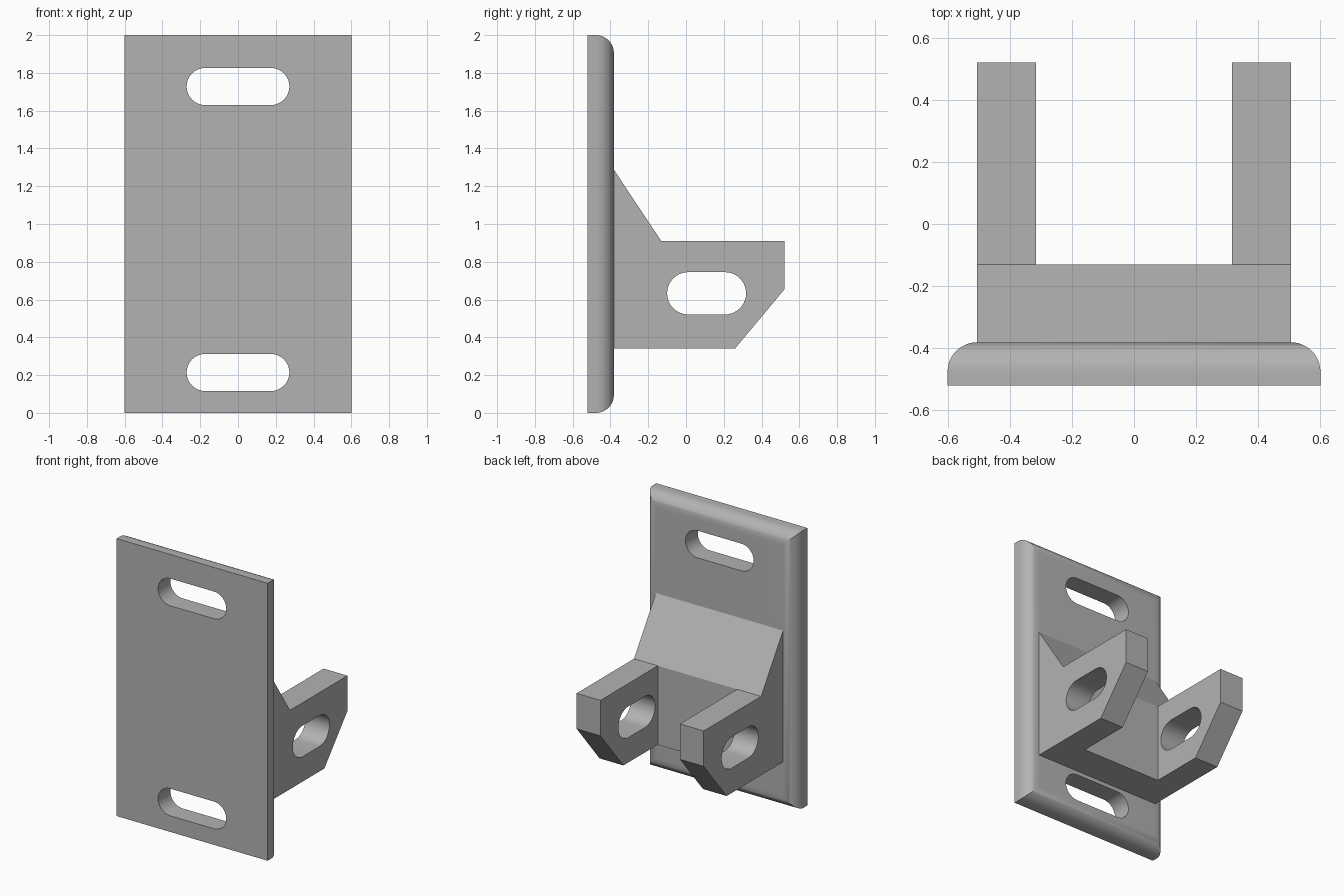
import bpy, bmesh, math
from mathutils import Vector

if "Cube" in bpy.data.objects:
    bpy.data.objects.remove(bpy.data.objects["Cube"])

grey = bpy.data.materials.new("plain_grey")
grey.diffuse_color = (0.45, 0.45, 0.45, 1)
grey.use_nodes = True
grey.node_tree.nodes["Principled BSDF"].inputs["Base Color"].default_value = grey.diffuse_color


def make_object(name, bm):
    bmesh.ops.recalc_face_normals(bm, faces=bm.faces)
    mesh = bpy.data.meshes.new(name)
    bm.to_mesh(mesh)
    bm.free()
    mesh.materials.append(grey)
    obj = bpy.data.objects.new(name, mesh)
    bpy.context.collection.objects.link(obj)
    return obj


def prism(name, points, direction):
    """Extrude a closed outline of 3D points along a direction."""
    bm = bmesh.new()
    face = bm.faces.new([bm.verts.new(p) for p in points])
    ext = bmesh.ops.extrude_face_region(bm, geom=[face])["geom"]
    moved = [g for g in ext if isinstance(g, bmesh.types.BMVert)]
    bmesh.ops.translate(bm, verts=moved, vec=Vector(direction))
    return make_object(name, bm)


def slot_outline(cu, cv, half_length, radius, steps=20):
    """Stadium outline, long along the first axis."""
    pts = []
    for side in (1, -1):
        for i in range(steps + 1):
            a = -math.pi / 2 + math.pi * i / steps
            pts.append((cu + side * (half_length - radius + radius * math.cos(a)),
                        cv + side * radius * math.sin(a)))
    return pts


def cut(obj, cutters):
    for c in cutters:
        mod = obj.modifiers.new("cut", "BOOLEAN")
        mod.operation, mod.solver, mod.object = "DIFFERENCE", "EXACT", c
    deps = bpy.context.evaluated_depsgraph_get()
    mesh = bpy.data.meshes.new_from_object(obj.evaluated_get(deps))
    obj.modifiers.clear()
    obj.data = mesh
    for c in cutters:
        bpy.data.objects.remove(c)
    bpy.ops.object.select_all(action="DESELECT")
    obj.select_set(True)
    bpy.context.view_layer.objects.active = obj
    bpy.ops.object.shade_smooth_by_angle(angle=math.radians(30))


FRONT, BACK, W, H, R = -0.522, -0.382, 0.602, 2.0, 0.095

# Mounting plate: stacked rectangles, shrinking round the rear edge
bm = bmesh.new()
levels = [(FRONT, 0)]
for i in range(13):
    a = math.pi / 2 * i / 12
    levels.append((BACK - R + R * math.sin(a), R * (1 - math.cos(a))))
rings = [[bm.verts.new(p) for p in ((-W + d, y, d), (W - d, y, d),
                                    (W - d, y, H - d), (-W + d, y, H - d))]
         for y, d in levels]
for lo, hi in zip(rings, rings[1:]):
    for k in range(4):
        n = (k + 1) % 4
        bm.faces.new((lo[k], lo[n], hi[n], hi[k]))
bm.faces.new(rings[0])
bm.faces.new(rings[-1])
plate = make_object("mounting_plate", bm)

# Upper and lower bolt slots
cut(plate, [prism("plate_slot_cutter",
                  [(u, -0.7, v) for u, v in slot_outline(0, z, 0.272, 0.098)],
                  (0, 0.6, 0)) for z in (0.214, 1.728)])

# Clevis bracket: side profile with sloped gusset and chamfered nose
ARM_OUT, ARM_IN, WALL = 0.507, 0.317, -0.131
profile = [(-0.42, 0.341), (0.26, 0.341), (0.522, 0.655), (0.522, 0.91),
           (WALL, 0.91), (BACK, 1.288), (-0.42, 1.288)]
bracket = prism("clevis_bracket", [(-ARM_OUT, y, z) for y, z in profile],
                (2 * ARM_OUT, 0, 0))

# Gap between the two arms, and the slot through both arms
gap = prism("gap_cutter", [(-ARM_IN, y, z) for y, z in
                           ((WALL, 0.1), (0.8, 0.1), (0.8, 1.5), (WALL, 1.5))],
            (2 * ARM_IN, 0, 0))
pin = prism("arm_slot_cutter",
            [(-0.8, u, v) for u, v in slot_outline(0.109, 0.633, 0.209, 0.112)],
            (1.6, 0, 0))
cut(bracket, [gap, pin])
